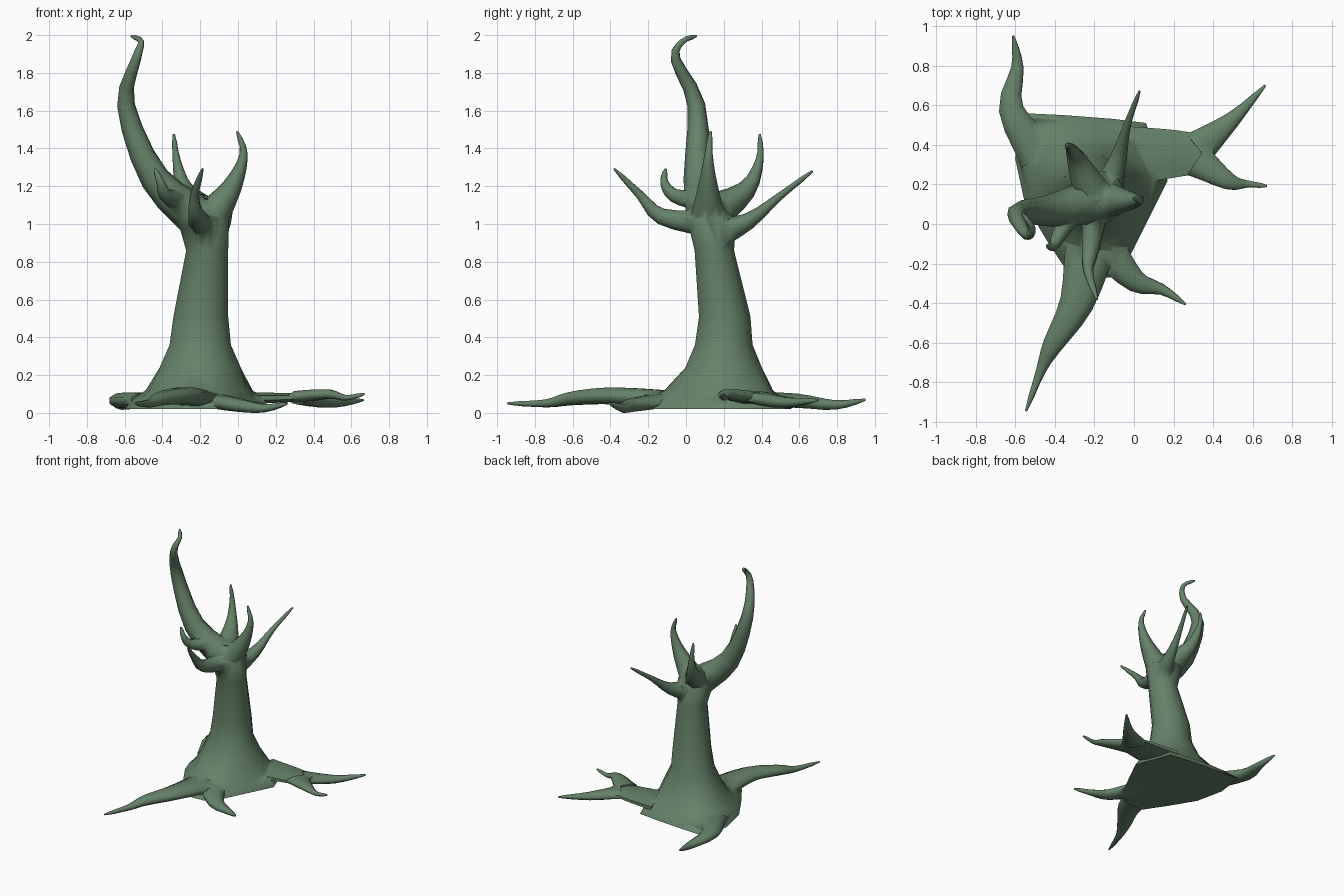
import bpy, bmesh, math
from mathutils import Vector

if "Cube" in bpy.data.objects:
    bpy.data.objects.remove(bpy.data.objects["Cube"])

limbs = []


def loft(name, rings):
    """Closed mesh through rings with equal point counts."""
    bm = bmesh.new()
    vr = [[bm.verts.new(p) for p in r] for r in rings]
    n = len(vr[0])
    for a, b in zip(vr, vr[1:]):
        for i in range(n):
            bm.faces.new((a[i], a[(i + 1) % n], b[(i + 1) % n], b[i]))
    bm.faces.new(vr[0][::-1])
    bm.faces.new(vr[-1])
    bmesh.ops.recalc_face_normals(bm, faces=bm.faces[:])
    me = bpy.data.meshes.new(name)
    bm.to_mesh(me)
    bm.free()
    ob = bpy.data.objects.new(name, me)
    bpy.context.collection.objects.link(ob)
    return ob


def spline(points, sub=3):
    """Catmull-Rom curve through the points."""
    p = [Vector(q) for q in points]
    p = [2 * p[0] - p[1]] + p + [2 * p[-1] - p[-2]]
    out = []
    for a, b, c, d in zip(p, p[1:], p[2:], p[3:]):
        for k in range(sub):
            t = k / sub
            out.append((2 * b + (c - a) * t + (2 * a - 5 * b + 4 * c - d) * t * t
                        + (3 * b - a - 3 * c + d) * t ** 3) / 2)
    return out + [p[-2]]


def limb(name, r, *points, flat=1.0, tip=0.013, power=2.2, sides=8):
    """Curved tapering tube; flat < 1 squashes its root end vertically."""
    pts = spline(points)
    last = len(pts) - 1
    up = Vector((0, 0.3, 1)) if flat == 1 else Vector((0, 0, 1))
    rings = []
    for i, p in enumerate(pts):
        t = (pts[min(i + 1, last)] - pts[max(i - 1, 0)]).normalized()
        up = (up - t * up.dot(t)).normalized()
        side = t.cross(up)
        rad = tip + (r - tip) * (1 - i / last) ** power
        if i == last and tip < .05:
            rad = .006
        f = flat + (1 - flat) * i / last if tip < 0.05 else flat
        angles = [2 * math.pi * (k + 0.5) / sides for k in range(sides)]
        rings.append([p + rad * (side * math.cos(a) + up * f * math.sin(a)) for a in angles])
    limbs.append(loft(name, rings))


# Trunk: root-plate outline fading into elliptical rings
outline = [(.17, .22), (.06, .51), (-.1, .53), (-.36, .55), (-.57, .56), (-.6, .33),
           (-.55, .1), (-.43, -.1), (-.31, -.28), (-.12, -.27), (-.02, -.16), (.09, .06)]
foot = (-.2, .2, .22)
levels = [(z, *foot) for z in (.02, .07, .12, .24)]          # z, centre x, centre y, radius
levels += [(.36, -.2, .2, .168), (.51, -.197, .205, .15), (.86, -.163, .15, .115),
           (1.03, -.185, .135, .143), (1.13, -.2, .12, .06)]
rings = []
for z, cx, cy, r in levels:
    w = math.exp(-((z - .02) / .105) ** 2)
    ring = []
    for i, (ox, oy) in enumerate(outline):
        a = math.radians(15 + 30 * i)
        e = Vector((cx + r * math.cos(a), cy + .94 * r * math.sin(a), z))
        ring.append(e.lerp(Vector((ox, oy, z)), w))
    rings.append(ring)
trunk = loft("tree_trunk", rings)

# Roots
limb("root_back_left", .11, (-.48, .34, .065), (-.62, .58, .065), (-.588, .79, .042),
     (-.61, .95, .07), flat=.4, power=1.4)
limb("root_right", .16, (-.02, .345, .08), (.22, .355, .08), (.4, .35, .085),
     flat=.22, tip=.095, power=1)
limb("root_right_back_fork", .1, (.32, .38, .08), (.5, .53, .055), (.663, .7, .068),
     flat=.35, power=1.5)
limb("root_right_front_fork", .095, (.32, .32, .085), (.48, .215, .1), (.57, .202, .08),
     (.67, .192, .1), flat=.35)
limb("root_front_left", .14, (-.22, -.12, .075), (-.29, -.4, .09), (-.41, -.61, .075),
     (-.47, -.74, .05), (-.545, -.945, .05), flat=.35, power=1.6)
limb("root_front_right", .1, (-.13, -.14, .065), (.01, -.29, .04), (.14, -.33, .025),
     (.26, -.405, .05), flat=.4, power=1.5)

# Branches
limb("branch_tall", .12, (-.18, .12, 1.01), (-.44, .065, 1.24), (-.593, .055, 1.63),
     (-.54, -.055, 1.87), (-.513, -.02, 1.965), (-.565, .055, 1.995))
limb("branch_right", .11, (-.17, .12, 1), (-.03, .117, 1.2), (.03, .12, 1.37),
     (-.005, .13, 1.49))
limb("branch_front", .075, (-.19, .11, 1), (-.22, -.13, 1.04), (-.23, -.24, 1.15),
     (-.187, -.38, 1.292), power=1.5)
limb("branch_back_right", .09, (-.15, .14, .94), (-.08, .33, 1.015), (-.035, .5, 1.15),
     (.028, .67, 1.28))
limb("branch_back_left", .11, (-.2, .13, 1.05), (-.285, .32, 1.18), (-.325, .39, 1.34),
     (-.34, .39, 1.475))
limb("branch_small", .06, (-.3, .08, 1.12), (-.38, -.06, 1.15), (-.41, -.115, 1.22),
     (-.44, -.108, 1.292), power=1.5)

# Fuse roots and branches with the trunk
for ob in limbs:
    m = trunk.modifiers.new(ob.name, 'BOOLEAN')
    m.operation = 'UNION'
    m.solver = 'EXACT'
    m.object = ob
bpy.context.view_layer.update()
deps = bpy.context.evaluated_depsgraph_get()
fused = bpy.data.meshes.new_from_object(trunk.evaluated_get(deps))
trunk.modifiers.clear()
trunk.data = fused
for ob in limbs:
    bpy.data.objects.remove(ob)

# Green bark
bark = bpy.data.materials.new("green_bark")
bark.diffuse_color = (.13, .22, .14, 1)
bark.use_nodes = True
bark.node_tree.nodes["Principled BSDF"].inputs["Base Color"].default_value = bark.diffuse_color
fused.materials.clear()
fused.materials.append(bark)
bpy.context.view_layer.objects.active = trunk
trunk.select_set(True)
bpy.ops.object.shade_smooth_by_angle(angle=math.radians(70))
